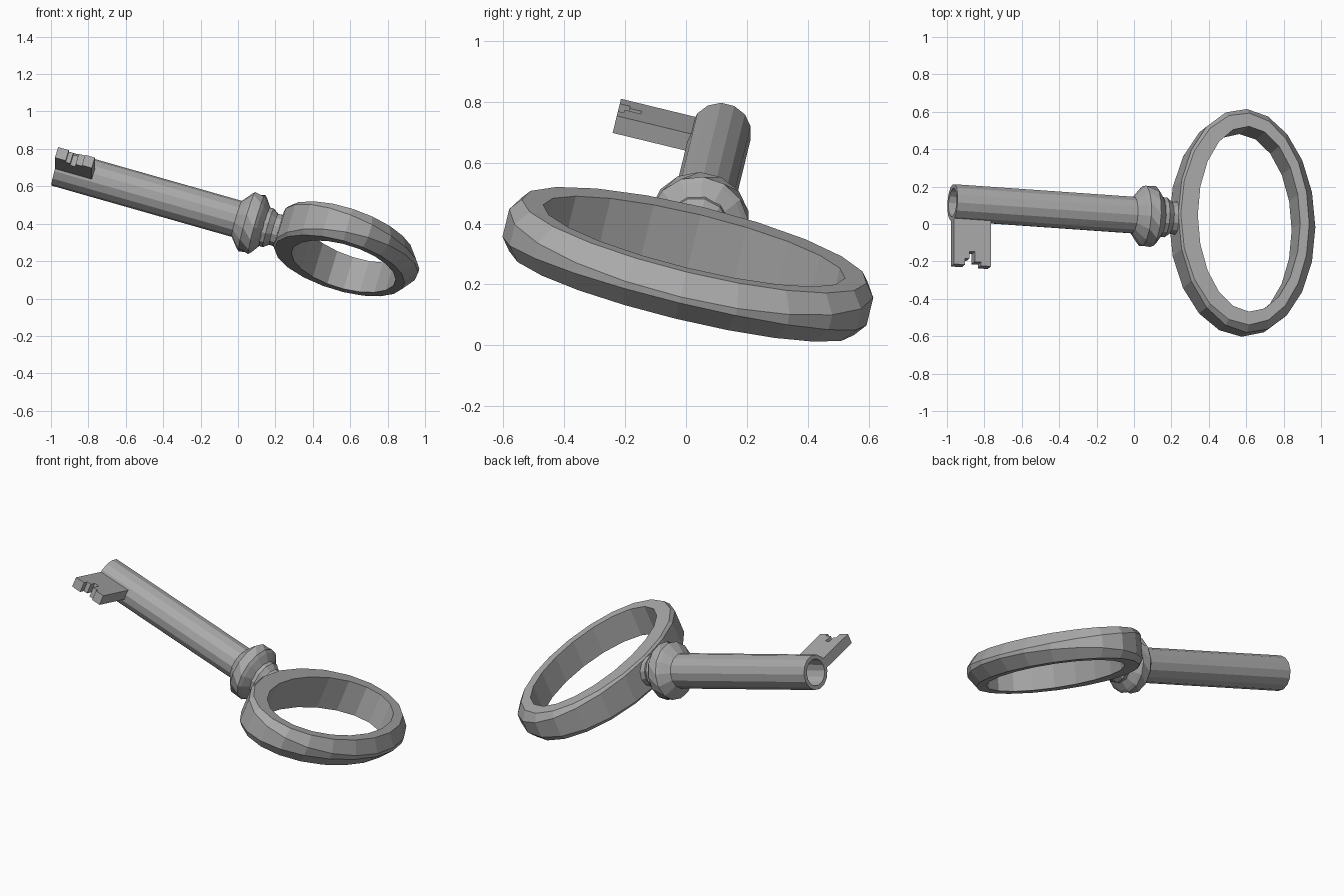
import bpy, bmesh
from math import cos, sin, pi
from mathutils import Matrix, Vector

if "Cube" in bpy.data.objects:
    bpy.data.objects.remove(bpy.data.objects["Cube"])

metal = bpy.data.materials.new("grey metal")
metal.use_nodes = True
metal.diffuse_color = (0.4, 0.4, 0.4, 1)
metal.node_tree.nodes["Principled BSDF"].inputs["Base Color"].default_value = (0.4, 0.4, 0.4, 1)

# Key frame: local x runs from the tip to the bow, y across the bow, z is its normal
along = Vector((0.96, -0.067, -0.273)).normalized()
across = Vector((0, 0.972, -0.236))
normal = along.cross(across).normalized()
across = normal.cross(along)
frame = Matrix((along, across, normal)).transposed().to_4x4()
frame.translation = (-0.97, 0.115, 0.70)


def finish(name, bm):
    bmesh.ops.recalc_face_normals(bm, faces=bm.faces)
    mesh = bpy.data.meshes.new(name)
    bm.to_mesh(mesh)
    bm.free()
    mesh.materials.append(metal)
    mesh.transform(frame)
    obj = bpy.data.objects.new(name, mesh)
    bpy.context.collection.objects.link(obj)
    return obj


def skin(bm, loops, closed=False):
    """Join successive vertex loops with quads."""
    rings = [[bm.verts.new(p) for p in loop] for loop in loops]
    pairs = list(zip(rings, rings[1:]))
    if closed:
        pairs.append((rings[-1], rings[0]))
    for a, b in pairs:
        n = len(a)
        for i in range(n):
            j = (i + 1) % n
            bm.faces.new((a[i], a[j], b[j], b[i]))
    return rings


def lathe(name, profile, sides, twist=None):
    """Turn (position, radius) pairs around the shaft axis and cap the ends."""
    bm = bmesh.new()
    twist = twist or [0] * len(profile)
    loops = []
    for (x, r), t in zip(profile, twist):
        angles = [2 * pi * (i + t) / sides for i in range(sides)]
        loops.append([(x, r * cos(a), r * sin(a)) for a in angles])
    rings = skin(bm, loops)
    bm.faces.new(rings[0])
    bm.faces.new(rings[-1])
    return finish(name, bm)


# Hollow shaft, drilled from the tip
lathe("shaft", [(0.35, 0.076), (0, 0.076), (0, 0.1), (1.08, 0.1)], 14)

# Collar with slanted facets, and the neck behind it
lathe("collar", [(1.0, 0.095), (1.045, 0.15), (1.06, 0.165), (1.115, 0.165), (1.13, 0.15), (1.165, 0.1)],
      14, [0, 0, 0, 0.8, 0.8, 0.8])
lathe("neck", [(1.1, 0.11), (1.18, 0.11), (1.21, 0.088), (1.285, 0.095)], 12)

# Oval bow: straight walls by the neck, a ridged outer edge at the far end
bm = bmesh.new()
steps = 20
sections = []
for i in range(steps):
    a = 2 * pi * i / steps
    far = (1 + cos(a)) / 2
    h = 0.1 - 0.018 * far
    cut = 0.01 + 0.045 * far
    offsets = [(0, -h), (0, h), (0.105 - cut, h), (0.105, h - cut * 1.3),
               (0.105, cut * 1.3 - h), (0.105 - cut, -h)]
    sections.append([(1.625 + (0.288 + o) * cos(a), (0.51 + o) * sin(a), z) for o, z in offsets])
skin(bm, sections, closed=True)
finish("bow", bm)

# Bit plate with a stepped notch
outline = [(0, -0.085), (0, -0.345), (0.06, -0.345), (0.06, -0.31), (0.085, -0.31), (0.085, -0.27),
           (0.115, -0.27), (0.115, -0.325), (0.15, -0.325), (0.15, -0.345), (0.205, -0.345), (0.205, -0.085)]
bm = bmesh.new()
rings = skin(bm, [[(x, y, z) for x, y in outline] for z in (-0.03, 0.03)])
for ring in rings:
    bm.faces.new(ring)
finish("bit", bm)
